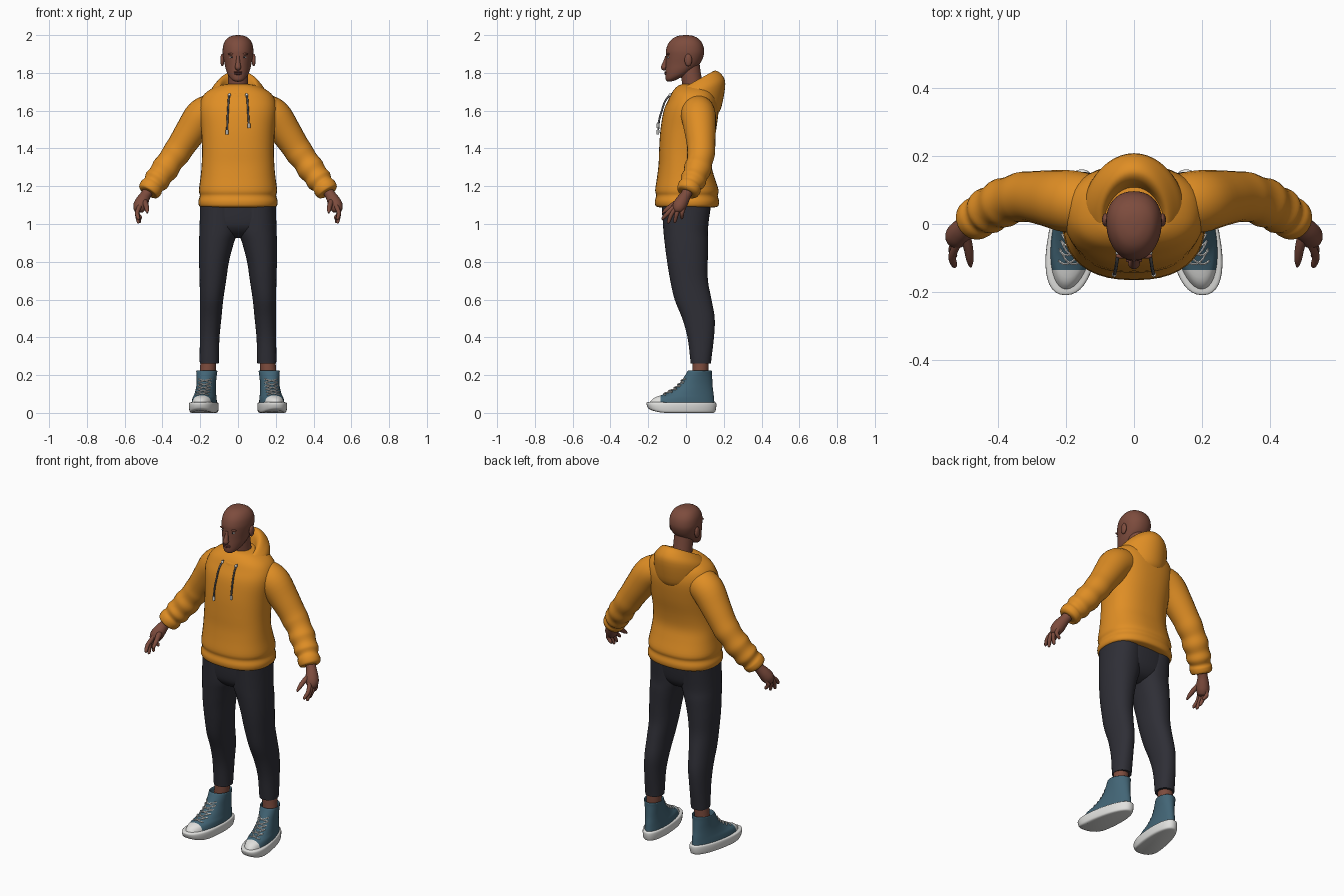
import bpy, bmesh, math
from mathutils import Vector


def material(name, rgb):
    m = bpy.data.materials.new(name)
    m.diffuse_color = (*rgb, 1)
    return m


ORANGE = material("orange_fleece", (0.74, 0.27, 0.018))
SKIN = material("brown_skin", (0.205, 0.072, 0.047))
LIP = material("dark_lip", (0.15, 0.045, 0.035))
BLACK = material("charcoal_cloth", (0.028, 0.028, 0.037))
BLUE = material("blue_canvas", (0.055, 0.13, 0.18))
WHITE = material("white_rubber", (0.75, 0.75, 0.73))
GREY = material("grey_cord", (0.12, 0.12, 0.13))


def spline(rows, k):
    """Catmull-Rom interpolation of rows of numbers."""
    out = []
    for i in range(len(rows) - 1):
        a, b, c, d = (rows[min(max(j, 0), len(rows) - 1)] for j in range(i - 1, i + 3))
        for s in range(k):
            t = s / k
            out.append([0.5 * (2 * q + (r - p) * t + (2 * p - 5 * q + 4 * r - u) * t * t
                               + (3 * q - p - 3 * r + u) * t ** 3) for p, q, r, u in zip(a, b, c, d)])
    return out + [list(rows[-1])]


def finish(name, bm, mats):
    bmesh.ops.recalc_face_normals(bm, faces=bm.faces)
    me = bpy.data.meshes.new(name)
    bm.to_mesh(me)
    bm.free()
    for m in mats:
        me.materials.append(m)
    me.polygons.foreach_set("use_smooth", [True] * len(me.polygons))
    me.set_sharp_from_angle(angle=math.radians(55))
    ob = bpy.data.objects.new(name, me)
    bpy.context.collection.objects.link(ob)
    return ob


def skin_rings(rings):
    bm = bmesh.new()
    vs = [[bm.verts.new(p) for p in r] for r in rings]
    n = len(vs[0])
    for a, b in zip(vs, vs[1:]):
        for i in range(n):
            j = (i + 1) % n
            bm.faces.new((a[i], a[j], b[j], b[i]))
    bm.faces.new(vs[0])
    bm.faces.new(vs[-1])
    return bm


def spow(v, e):
    return math.copysign(abs(v) ** e, v)


def stack(rows, p=2.0, taper=0.0, n=40, k=4, post=None):
    """Level or tilted oval rings; rows are (cx, rx, y_front, y_back, z_front, z_back)."""
    rings = []
    for cx, rx, y0, y1, z0, z1 in spline([r if len(r) == 6 else (*r, r[4]) for r in rows], k):
        ring = []
        for i in range(n):
            a = 2 * math.pi * i / n
            c, s = spow(math.cos(a), 2 / p), spow(math.sin(a), 2 / p)
            v = Vector((cx + rx * c * (1 + taper * s), (y0 + y1) / 2 + (y1 - y0) / 2 * s,
                        (z0 + z1) / 2 + (z1 - z0) / 2 * s))
            ring.append(post(v) if post else v)
        rings.append(ring)
    return skin_rings(rings)


def tube(rows, n=24, k=4, ref=(0, 1, 0)):
    """Rings square to a path; rows are (x, y, z, radius)."""
    pts = spline(rows, k)
    rings = []
    for i, (x, y, z, r) in enumerate(pts):
        t = (Vector(pts[min(i + 1, len(pts) - 1)][:3]) - Vector(pts[max(i - 1, 0)][:3])).normalized()
        u = Vector(ref)
        u = (u - t * u.dot(t)).normalized()
        w = t.cross(u)
        rings.append([Vector((x, y, z)) + r * (math.cos(6.28319 * j / n) * u + math.sin(6.28319 * j / n) * w)
                      for j in range(n)])
    return skin_rings(rings)


def blob(name, loc, size, mat):
    bm = bmesh.new()
    bmesh.ops.create_uvsphere(bm, u_segments=20, v_segments=12, radius=1)
    for v in bm.verts:
        v.co = Vector([l + s * c for l, s, c in zip(loc, size, v.co)])
    return finish(name, bm, [mat])


# hoodie body with a ribbed hem
finish("hoodie_body", stack([
    (0, .185, -.14, .15, 1.088), (0, .205, -.16, .17, 1.095), (0, .21, -.165, .175, 1.12),
    (0, .202, -.158, .168, 1.15), (0, .207, -.163, .172, 1.18), (0, .198, -.153, .15, 1.25),
    (0, .192, -.145, .133, 1.32), (0, .19, -.142, .14, 1.4), (0, .195, -.135, .16, 1.5),
    (0, .205, -.118, .172, 1.6), (0, .195, -.092, .165, 1.66), (0, .165, -.072, .15, 1.7),
    (0, .11, -.045, .13, 1.73), (0, .06, -.02, .1, 1.74)], p=2.35), [ORANGE])

# lowered hood lying round the neck
finish("hood", stack([
    (0, .13, -.08, .165, 1.62, 1.58), (0, .15, -.09, .188, 1.645, 1.62),
    (0, .145, -.088, .208, 1.665, 1.74), (0, .122, -.082, .19, 1.685, 1.79),
    (0, .1, -.075, .155, 1.69, 1.812), (0, .085, -.062, .125, 1.685, 1.79),
    (0, .072, -.05, .105, 1.67, 1.73), (0, .05, -.01, .08, 1.66, 1.70)], p=2.0, taper=-.1), [ORANGE])

# neck and head
finish("neck", tube([(0, .04, 1.62, .058), (0, .036, 1.72, .054), (0, .025, 1.8, .053), (0, .02, 1.86, .05)]), [SKIN])
finish("head", stack([
    (0, .018, -.095, -.065, 1.753, 1.757), (0, .036, -.106, -.035, 1.762, 1.772),
    (0, .052, -.109, .01, 1.78, 1.795), (0, .064, -.109, .05, 1.81, 1.825),
    (0, .071, -.108, .078, 1.845, 1.855), (0, .079, -.107, .093, 1.89), (0, .081, -.106, .096, 1.92),
    (0, .075, -.094, .087, 1.955), (0, .058, -.07, .065, 1.982), (0, .032, -.04, .036, 1.996),
    (0, .006, -.008, .008, 2.0)], p=2.15, taper=.1), [SKIN])
finish("nose", tube([(0, -.102, 1.888, .008), (0, -.108, 1.865, .01), (0, -.115, 1.84, .014),
                     (0, -.115, 1.828, .017), (0, -.107, 1.817, .008)], ref=(1, 0, 0)), [SKIN])
blob("upper_lip", (0, -.107, 1.804), (.024, .008, .005), LIP)
blob("lower_lip", (0, -.106, 1.795), (.021, .009, .006), LIP)

# hoodie sleeves, hands, trousers and shoes, mirrored
UPPER = [(0, .064, -.195, .15, .03), (0, .063, -.192, .15, .055), (0, .06, -.168, .148, .08),
         (0, .055, -.115, .146, .1), (0, .051, -.062, .142, .13), (0, .05, -.03, .14, .16),
         (0, .053, -.004, .138, .2), (0, .055, .008, .138, .22), (0, .05, .014, .132, .219),
         (0, .044, .02, .126, .18)]


def front_of_shoe(x, z):
    """Depth of the shoe's upper surface at a given width and height."""
    for a, b in zip(UPPER, UPPER[1:]):
        if a[4] <= z <= b[4]:
            t = (z - a[4]) / (b[4] - a[4])
            rx, y0, y1 = (a[i] + (b[i] - a[i]) * t for i in (1, 2, 3))
            return (y0 + y1) / 2 - (y1 - y0) / 2 * math.sqrt(max(0, 1 - (x / rx) ** 2))


for s, side in ((1, "left"), (-1, "right")):
    def place(v):
        # turn the foot outward and lift the toe of the sole
        lift = .025 * max(0, (-v.y - .1) / .11) ** 2 * max(0, 1 - v.z / .06)
        return Vector((s * (v.x + .165 + .13 * (.07 - v.y)), v.y, v.z + lift))

    def mir(rows):
        return [(s * r[0], *r[1:]) for r in rows]

    finish(side + "_sleeve", tube(mir([
        (.08, .05, 1.605, .08), (.13, .058, 1.6, .088), (.19, .066, 1.572, .092), (.25, .075, 1.49, .083),
        (.30, .08, 1.415, .075), (.33, .079, 1.37, .074), (.36, .072, 1.33, .068), (.385, .062, 1.293, .073),
        (.41, .05, 1.26, .065), (.43, .038, 1.232, .069), (.447, .027, 1.21, .058), (.46, .018, 1.192, .063),
        (.475, .01, 1.17, .057), (.478, .008, 1.165, .035)])), [ORANGE])

    # hand: wrist and palm, then four fingers and a thumb
    finish(side + "_palm", tube(mir([
        (.465, .016, 1.19, .03), (.488, .0, 1.155, .028), (.505, -.018, 1.125, .034),
        (.519, -.035, 1.095, .036), (.526, -.045, 1.07, .026), (.527, -.047, 1.062, .01)])), [SKIN])
    fingers = [("index", -.068, -.12, 1.022, .528), ("middle", -.054, -.092, 1.003, .528),
               ("ring", -.036, -.058, 1.006, .522), ("little", -.02, -.022, 1.025, .517)]
    for nm, y0, y1, z, x in fingers:
        finish(f"{side}_{nm}_finger", tube(mir([
            (.518, y0 + .012, 1.1, .012), (.534, (y0 + y1) / 2, 1.06, .0115),
            (x, y1, z + .01, .009), (x - .002, y1 - .002, z, .003)]), n=12, ref=(1, 0, 0)), [SKIN])
    finish(side + "_thumb", tube(mir([
        (.50, -.025, 1.125, .018), (.487, -.07, 1.1, .014), (.482, -.105, 1.075, .011),
        (.48, -.125, 1.058, .004)]), n=12, ref=(1, 0, 0)), [SKIN])

    # trouser leg with a narrow hem
    finish(side + "_trouser_leg", stack(mir([
        (.115, .075, -.1, .1, .265), (.152, .05, .025, .132, .262), (.152, .051, .022, .135, .29),
        (.15, .052, .008, .148, .4), (.145, .057, -.02, .152, .5), (.14, .062, -.06, .135, .6),
        (.133, .07, -.083, .116, .7), (.127, .079, -.1, .115, .8), (.114, .092, -.113, .117, .9),
        (.102, .102, -.12, .116, .97), (.1, .1, -.128, .13, 1.1)][1:]), p=2.2), [BLACK])
    finish(side + "_ankle", tube(mir([(.155, .078, .3, .042), (.16, .076, .22, .042), (.165, .072, .17, .042)]),
                                 ref=(1, 0, 0)), [SKIN])

    # high-top shoe: rubber sole, canvas upper with a white toe cap
    finish(side + "_sole", stack([
        (0, .058, -.185, .142, 0), (0, .069, -.2, .154, .006), (0, .073, -.208, .16, .03),
        (0, .072, -.208, .16, .05), (0, .066, -.198, .154, .056)], p=2.3, taper=-.14, post=place), [WHITE])
    bm = stack(UPPER, taper=-.08, post=place)
    bmesh.ops.bisect_plane(bm, geom=bm.verts[:] + bm.edges[:] + bm.faces[:],
                           plane_co=(0, -.135, 0), plane_no=(0, 1, 0))
    for f in bm.faces:
        f.material_index = int(f.calc_center_median().y < -.135)
    finish(side + "_shoe_upper", bm, [BLUE, WHITE])

    # criss-cross laces
    for i, z in enumerate((.098, .112, .128, .145, .165)):
        for d in (-1, 1):
            rows = []
            for x in (-.034, -.018, 0, .018, .034):
                h = z + d * x * .25 + .004
                v = place(Vector((x, front_of_shoe(x, h) - .003, h + .002)))
                rows.append((*v, .0035))
            finish(f"{side}_lace_{i}_{'a' if d < 0 else 'b'}", tube(rows, n=6, k=2, ref=(0, 0, 1)), [WHITE])

    # ear and eye
    blob(side + "_ear", (s * .083, .012, 1.868), (.011, .02, .033), SKIN)
    blob(side + "_eye", (s * .032, -.0925, 1.882), (.0125, .007, .0048), WHITE)
    blob(side + "_iris", (s * .032, -.097, 1.882), (.005, .004, .0046), BLACK)
    blob(side + "_brow", (s * .034, -.094, 1.899), (.02, .008, .006), SKIN)

    # drawstring with a pale end
    end = 1.52 if s > 0 else 1.485
    finish(side + "_drawstring", tube(mir([
        (.045, -.075, 1.69, .005), (.05, -.108, 1.655, .005), (.053, -.128, 1.6, .005),
        (.056, -.142, 1.55, .005), (.058, -.148, end, .005)]), n=8, ref=(1, 0, 0)), [GREY])
    finish(side + "_string_tip", tube(mir([(.058, -.148, end + .012, .007), (.058, -.149, end - .012, .007)]),
                                      n=8, ref=(1, 0, 0)), [WHITE])
    blob(side + "_eyelet", (s * .046, -.085, 1.682), (.008, .007, .009), WHITE)

# hips of the trousers
finish("trouser_hips", stack([
    (0, .05, -.035, .035, .925), (0, .12, -.08, .08, .945), (0, .18, -.112, .108, .98),
    (0, .2, -.124, .122, 1.03), (0, .2, -.13, .135, 1.12)], p=2.4), [BLACK])
